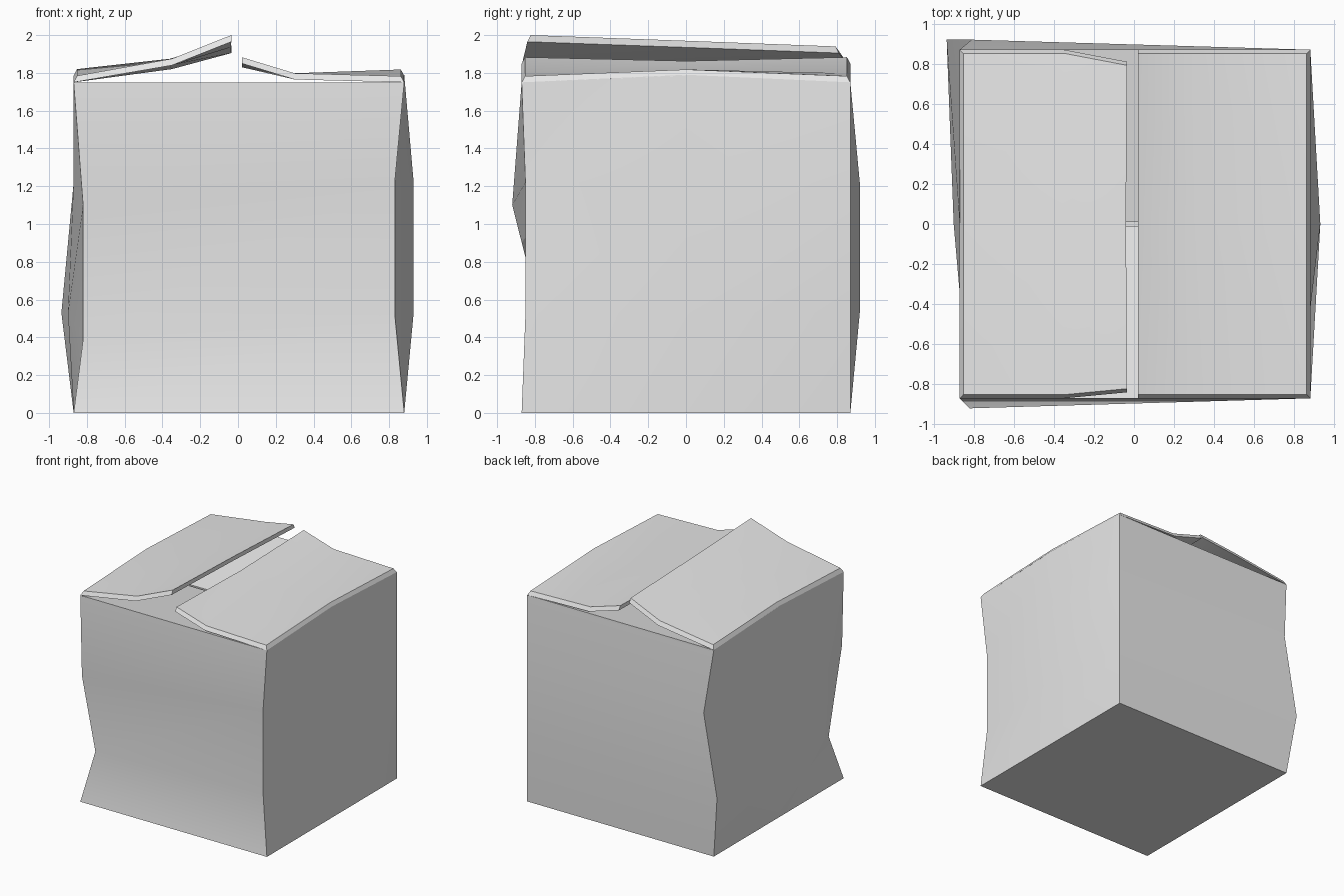
import bpy
import bmesh
from math import radians

cube = bpy.data.objects.get("Cube")
if cube:
    bpy.data.objects.remove(cube, do_unlink=True)

card = bpy.data.materials.new("light_grey_card")
card.diffuse_color = (0.8, 0.8, 0.8, 1)
card.use_nodes = True
card.node_tree.nodes["Principled BSDF"].inputs["Base Color"].default_value = (0.8, 0.8, 0.8, 1)


def finish(name, bm, angle):
    bmesh.ops.recalc_face_normals(bm, faces=bm.faces)
    mesh = bpy.data.meshes.new(name)
    bm.to_mesh(mesh)
    bm.free()
    mesh.materials.append(card)
    obj = bpy.data.objects.new(name, mesh)
    bpy.context.collection.objects.link(obj)
    bpy.ops.object.select_all(action='DESELECT')
    obj.select_set(True)
    bpy.context.view_layer.objects.active = obj
    bpy.ops.object.shade_smooth_by_angle(angle=radians(angle))
    return obj


def slab(name, rows, thick, inset):
    """Closed sheet: rows of underside points, top raised and drawn in at the rim."""
    bm = bmesh.new()
    ys = [p[1] for r in rows for p in r]
    xs = [p[0] for r in rows for p in r]
    hinge = max(xs, key=abs)

    def lift(p):
        x, y, z = p
        if y < min(ys) + 0.09:
            y += inset
        if y > max(ys) - 0.09:
            y -= inset
        if x == hinge:
            x -= inset * (1 if x > 0 else -1)
        return x, y, z + thick

    low = [[bm.verts.new(p) for p in r] for r in rows]
    top = [[bm.verts.new(lift(p)) for p in r] for r in rows]
    n, m = len(rows), len(rows[0])
    for layer in (low, top):
        for i in range(n - 1):
            for j in range(m - 1):
                bm.faces.new((layer[i][j], layer[i + 1][j], layer[i + 1][j + 1], layer[i][j + 1]))
    rim = [(i, 0) for i in range(n)] + [(n - 1, j) for j in range(1, m)]
    rim += [(i, m - 1) for i in range(n - 2, -1, -1)] + [(0, j) for j in range(m - 2, 0, -1)]
    for (a, b), (c, d) in zip(rim, rim[1:] + rim[:1]):
        bm.faces.new((low[a][b], low[c][d], top[c][d], top[a][b]))
    return finish(name, bm, 20)


# Dented walls: six upright folds, four levels
W = 0.87
plan = [(-W, -W), (W + 0.01, -W), (W + 0.01, 0), (W + 0.01, W), (-W, W), (-W, 0)]
FL, FR, RM, BR, BL, LM = range(6)
levels = [0, 0.53, 1.22, 1.75]
dents = {
    (1, FL): (-0.82, -0.74, 0.39), (2, FL): (-0.82, -0.92, 1.10),
    (1, FR): (0.83, -0.85, 0.52), (2, FR): (0.83, -0.85, 1.22),
    (1, RM): (0.93, 0, 0.53), (2, RM): (0.93, 0, 1.22),
    (1, BL): (-0.935, 0.92, 0.53), (2, BL): (-0.81, 0.92, 1.22),
    (1, LM): (-0.90, 0, 0.53),
    (3, RM): (0.88, 0, 1.79), (3, LM): (-W, 0, 1.79),
}
bm = bmesh.new()
rings = [[bm.verts.new(dents.get((k, i), (*p, z))) for i, p in enumerate(plan)]
         for k, z in enumerate(levels)]
bm.faces.new(rings[0])
for a, b in zip(rings, rings[1:]):
    for i in range(6):
        j = (i + 1) % 6
        bm.faces.new((a[i], a[j], b[j], b[i]))
finish("box_walls", bm, 40)

# Sagging inner flaps
for name, s in (("front_inner_flap", -1), ("back_inner_flap", 1)):
    rows = [[(x, s * y, z) for x in (-0.85, 0.86)] for y, z in ((W, 1.735), (0.01, 1.60))]
    slab(name, rows, 0.015, 0)

# Creased outer flaps: hinge, fold, free edge
slab("right_outer_flap", [
    [(-W, -W, 1.75), (-W, 0, 1.785), (-W, W, 1.75)],
    [(-0.35, -0.87, 1.84), (-0.36, 0, 1.84), (-0.35, 0.87, 1.82)],
    [(-0.035, -0.84, 1.965), (-0.04, 0, 1.935), (-0.035, 0.81, 1.905)],
], 0.035, 0.018)
slab("left_outer_flap", [
    [(0.88, -W, 1.75), (0.88, 0, 1.785), (0.88, W, 1.75)],
    [(0.30, -W, 1.765), (0.30, 0, 1.765), (0.30, W, 1.765)],
    [(0.02, -W, 1.85), (0.02, 0, 1.83), (0.02, W, 1.85)],
], 0.033, 0.018)
